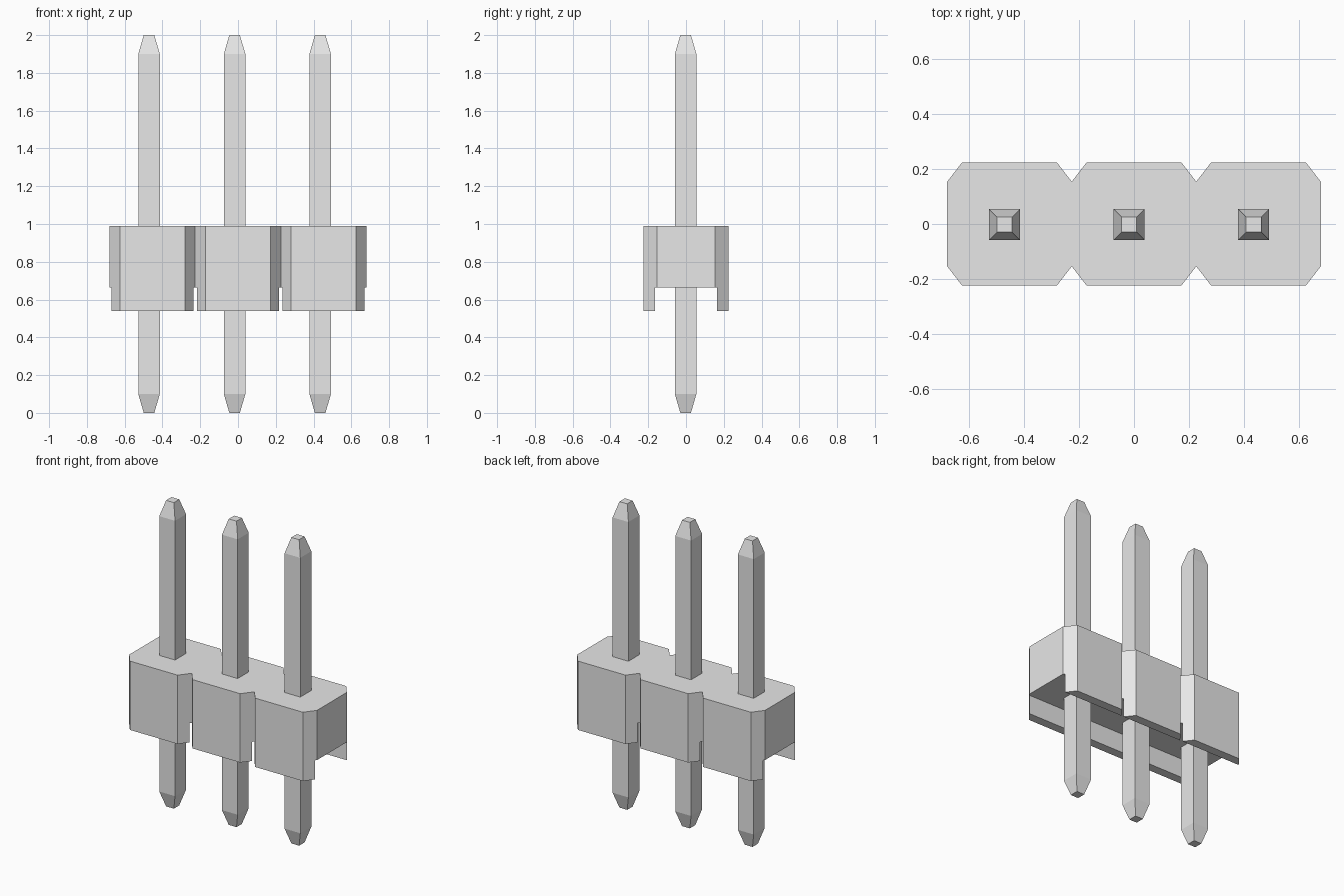
import bpy
import bmesh

cube = bpy.data.objects.get("Cube")
if cube:
    bpy.data.objects.remove(cube, do_unlink=True)

grey = bpy.data.materials.new("light grey")
grey.use_nodes = True
grey.diffuse_color = (0.8, 0.8, 0.8, 1)
grey.node_tree.nodes["Principled BSDF"].inputs["Base Color"].default_value = (0.8, 0.8, 0.8, 1)

PITCH = 0.453
HALF_X, HALF_Y = 0.2265, 0.224      # half size of one housing segment
CUT_X, CUT_Y = 0.054, 0.07          # corner chamfer
RAIL_Y = 0.165                      # inner face of the feet
FOOT_Z, BASE_Z, TOP_Z = 0.54, 0.665, 0.99


def finish(name, bm):
    bmesh.ops.recalc_face_normals(bm, faces=bm.faces)
    mesh = bpy.data.meshes.new(name)
    bm.to_mesh(mesh)
    bm.free()
    mesh.materials.append(grey)
    obj = bpy.data.objects.new(name, mesh)
    bpy.context.collection.objects.link(obj)
    return obj


def prism(name, outline, z0, z1):
    bm = bmesh.new()
    face = bm.faces.new([bm.verts.new((x, y, z0)) for x, y in outline])
    ext = bmesh.ops.extrude_face_region(bm, geom=[face], use_keep_orig=True)
    top = [v for v in ext["geom"] if isinstance(v, bmesh.types.BMVert)]
    bmesh.ops.translate(bm, verts=top, vec=(0, 0, z1 - z0))
    return finish(name, bm)


def pin(name, x):
    # Square shaft with a tapered tip at both ends
    bm = bmesh.new()
    rings = []
    for z, r in ((0, 0.028), (0.1, 0.057), (1.9, 0.057), (2, 0.028)):
        rings.append([bm.verts.new((x + sx * r, sy * r - 0.002, z))
                      for sx, sy in ((-1, -1), (1, -1), (1, 1), (-1, 1))])
    for low, high in zip(rings, rings[1:]):
        for i in range(4):
            j = (i + 1) % 4
            bm.faces.new((low[i], low[j], high[j], high[i]))
    bm.faces.new(rings[0][::-1])
    bm.faces.new(rings[-1])
    return finish(name, bm)


# Housing: one block with a scalloped outline along front and back
centres = [-PITCH, 0, PITCH]
inner_y = HALF_Y - CUT_Y
flat = HALF_X - CUT_X
edge = [(-PITCH - HALF_X, -inner_y)]
for c in centres:
    edge += [(c - flat, -HALF_Y), (c + flat, -HALF_Y), (c + HALF_X, -inner_y)]
prism("housing", edge + [(-x, -y) for x, y in edge], BASE_Z, TOP_Z)

# Feet: chamfered strips below the front and back of each segment
foot_half = HALF_X - CUT_X * (RAIL_Y - inner_y) / CUT_Y
for n, c in enumerate(centres, 1):
    for side, s in (("front", -1), ("back", 1)):
        prism(f"{side}_foot_{n}",
              [(c - foot_half, s * RAIL_Y), (c - flat, s * HALF_Y),
               (c + flat, s * HALF_Y), (c + foot_half, s * RAIL_Y)],
              FOOT_Z, BASE_Z)
    pin(f"pin_{n}", c - 0.018)
